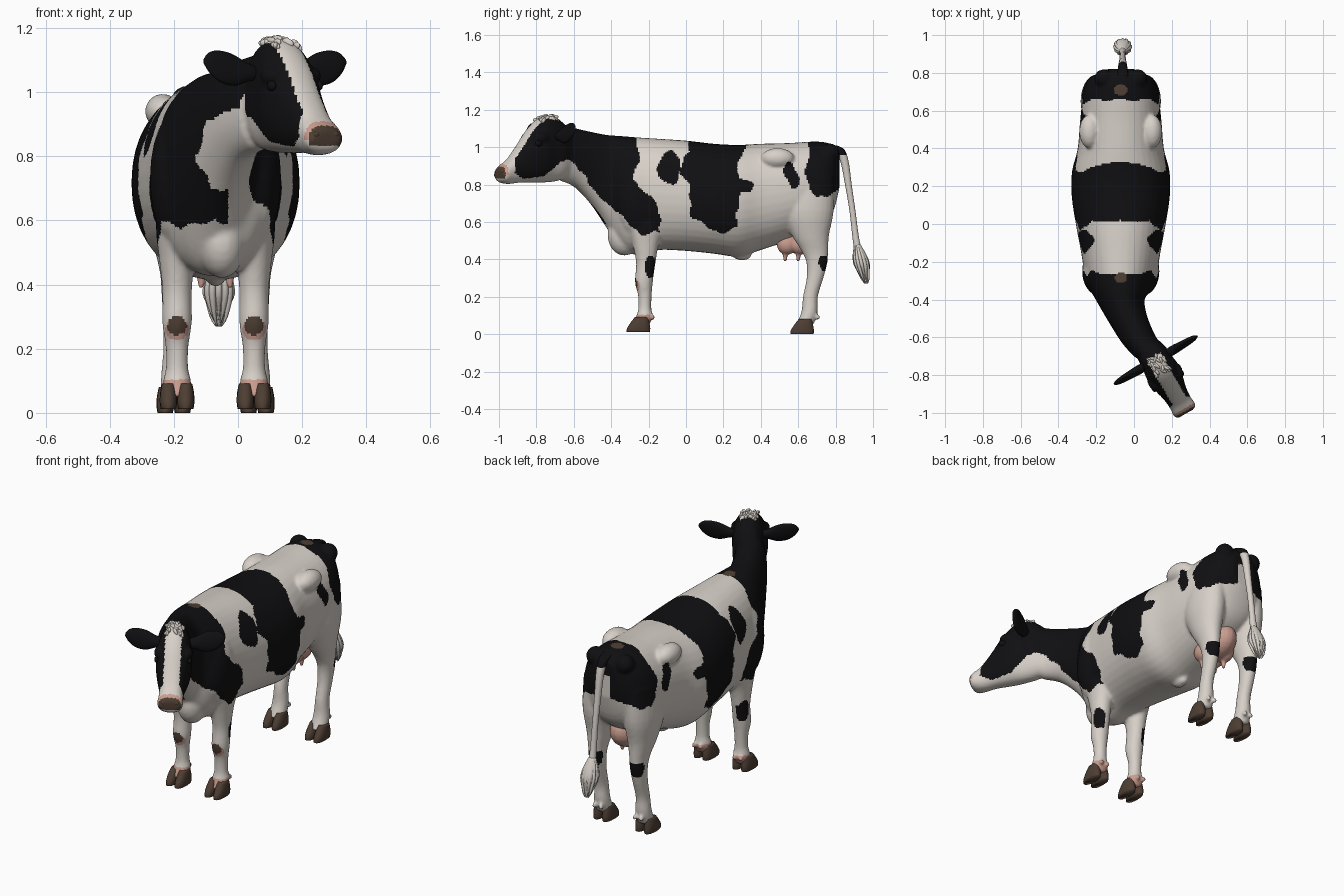
import bpy, bmesh, math, random
from mathutils import Vector, Matrix

random.seed(4)
CX = -0.07          # body centre line
HX, HY = 0.08, -0.66  # head origin
C30, S30 = math.cos(math.radians(30)), 0.5


def material(name, rgb):
    m = bpy.data.materials.new(name)
    m.diffuse_color = (*rgb, 1)
    return m


WHITE = material("cream white hair", (0.68, 0.63, 0.58))
BLACK = material("black hair", (0.005, 0.005, 0.006))
BROWN = material("dark brown horn", (0.075, 0.048, 0.033))
PINK = material("pink skin", (0.58, 0.33, 0.27))
SKIN = [WHITE, BLACK, BROWN, PINK]


def head_point(s, t, z):
    """s runs poll to muzzle, t runs sideways."""
    return Vector((HX + S30 * s + C30 * t, HY - C30 * s + S30 * t, z))


def catmull(a, b, c, d, f):
    return 0.5 * (2 * b + (c - a) * f + (2 * a - 5 * b + 4 * c - d) * f * f
                  + (3 * b - a - 3 * c + d) * f ** 3)


def loft(bm, rings, n=24, power=2.0, steps=4):
    """Closed tube through rings of (centre, half axis u, half axis v)."""
    fine = []
    for i in range(len(rings) - 1):
        q = [rings[max(0, min(len(rings) - 1, i + k))] for k in (-1, 0, 1, 2)]
        for j in range(steps):
            fine.append([catmull(*(r[k] for r in q), j / steps) for k in range(3)])
    fine.append(rings[-1])
    loops = []
    for c, u, v in fine:
        loop = []
        for k in range(n):
            a = 2 * math.pi * k / n
            cu, sv = math.cos(a), math.sin(a)
            cu = math.copysign(abs(cu) ** (2 / power), cu)
            sv = math.copysign(abs(sv) ** (2 / power), sv)
            loop.append(bm.verts.new(c + u * cu + v * sv))
        loops.append(loop)
    for a, b in zip(loops, loops[1:]):
        for k in range(n):
            bm.faces.new((a[k], a[(k + 1) % n], b[(k + 1) % n], b[k]))
    bm.faces.new(loops[0][::-1])
    bm.faces.new(loops[-1])


def standing(x, rings, z0=0.0):
    """Horizontal rings (y, z, half width, half depth) at x."""
    return [(Vector((x, y, z + z0)), Vector((w, 0, 0)), Vector((0, d, 0))) for y, z, w, d in rings]


def upright(x, y, top, bottom, w, degrees=0):
    a = math.radians(degrees)
    return (Vector((x, y, (top + bottom) / 2)), Vector((math.cos(a) * w, math.sin(a) * w, 0)),
            Vector((0, 0, (top - bottom) / 2)))


def ball(bm, pos, size, turn=0.0, tilt=0.0):
    m = (Matrix.Translation(pos) @ Matrix.Rotation(math.radians(turn), 4, 'Z')
         @ Matrix.Rotation(math.radians(tilt), 4, 'X') @ Matrix.Diagonal((*size, 1)))
    bmesh.ops.create_uvsphere(bm, u_segments=20, v_segments=12, radius=1, matrix=m)


def finish(name, bm, mats, voxel=0, smooth=4):
    bmesh.ops.recalc_face_normals(bm, faces=bm.faces)
    me = bpy.data.meshes.new(name)
    bm.to_mesh(me)
    bm.free()
    ob = bpy.data.objects.new(name, me)
    bpy.context.collection.objects.link(ob)
    if voxel:
        r = ob.modifiers.new("fuse", 'REMESH')
        r.mode, r.voxel_size = 'VOXEL', voxel
        sm = ob.modifiers.new("soften", 'SMOOTH')
        sm.factor, sm.iterations = 0.5, smooth
        dg = bpy.context.evaluated_depsgraph_get()
        fused = bpy.data.meshes.new_from_object(ob.evaluated_get(dg))
        ob.modifiers.clear()
        ob.data = fused
    ob.data.materials.clear()
    for m in mats:
        ob.data.materials.append(m)
    for p in ob.data.polygons:
        p.use_smooth = True
    return ob


# Hide: trunk and neck
bm = bmesh.new()
trunk = [(0.82, 0.98, 0.78, 0.07), (0.78, 1.015, 0.64, 0.15), (0.70, 1.03, 0.56, 0.195),
         (0.55, 1.022, 0.50, 0.215), (0.40, 1.018, 0.45, 0.228), (0.28, 1.012, 0.415, 0.258),
         (0.15, 1.018, 0.43, 0.26), (0.0, 1.035, 0.445, 0.238), (-0.15, 1.045, 0.45, 0.21),
         (-0.27, 1.053, 0.425, 0.19), (-0.35, 1.06, 0.46, 0.16)]
neck = [(-0.06, -0.42, 1.065, 0.565, 0.12, 12), (-0.03, -0.50, 1.08, 0.69, 0.10, 22),
        (0.015, -0.59, 1.10, 0.785, 0.088, 28), (0.07, -0.67, 1.12, 0.82, 0.075, 30)]
loft(bm, [upright(CX, *r) for r in trunk] + [upright(*r) for r in neck], 40, 2.15)

# Hide: head
head = [(-0.03, 1.10, 0.84, 0.06), (0.03, 1.15, 0.82, 0.08), (0.09, 1.172, 0.812, 0.085),
        (0.15, 1.15, 0.81, 0.092), (0.21, 1.095, 0.81, 0.083), (0.27, 1.015, 0.81, 0.068),
        (0.33, 0.94, 0.803, 0.062), (0.375, 0.905, 0.808, 0.066), (0.395, 0.88, 0.825, 0.05)]
rings = []
for s, top, bottom, w in head:
    p = head_point(s, 0, 0)
    rings.append(upright(p.x, p.y, top, bottom, w, 30))
loft(bm, rings, 32, 2.3)

# Hide: legs, shoulders, hip bones, brow ridges
front_leg = [(-0.20, 0.74, 0.06, 0.12), (-0.21, 0.58, 0.066, 0.10), (-0.215, 0.48, 0.056, 0.07),
             (-0.215, 0.38, 0.046, 0.052), (-0.225, 0.28, 0.046, 0.048), (-0.22, 0.21, 0.036, 0.037),
             (-0.22, 0.14, 0.035, 0.035), (-0.222, 0.10, 0.044, 0.043), (-0.24, 0.05, 0.045, 0.045)]
hind_leg = [(0.66, 0.84, 0.07, 0.13), (0.65, 0.66, 0.085, 0.14), (0.665, 0.53, 0.066, 0.10),
            (0.69, 0.44, 0.046, 0.07), (0.70, 0.38, 0.041, 0.056), (0.69, 0.30, 0.037, 0.045),
            (0.665, 0.20, 0.035, 0.04), (0.66, 0.12, 0.042, 0.043), (0.635, 0.05, 0.045, 0.047)]
for side in (-1, 1):
    loft(bm, standing(CX + side * 0.12, front_leg), 24)
    loft(bm, standing(CX + side * 0.128, hind_leg), 24)
    ball(bm, (CX + side * 0.115, -0.25, 0.73), (0.09, 0.13, 0.22))
    ball(bm, (CX + side * 0.165, 0.49, 0.94), (0.055, 0.09, 0.055))
    ball(bm, (CX + side * 0.09, 0.77, 0.97), (0.05, 0.05, 0.05))
    ball(bm, head_point(0.17, side * 0.07, 1.05), (0.03, 0.045, 0.03), 30)
    for y in (-0.178, 0.705):
        for dx in (-0.02, 0.02):
            ball(bm, (CX + side * 0.125 + dx, y, 0.09), (0.012, 0.014, 0.014))
ball(bm, (CX + 0.02, -0.33, 0.53), (0.075, 0.09, 0.11))
ball(bm, (CX, 0.30, 0.42), (0.03, 0.05, 0.025))
cow = finish("hide", bm, SKIN, 0.009, 5)

# Coat patches as outlines in (y, z), mirrored left and right
SHOULDER = [(-.28, 1.2), (-.25, .92), (-.29, .82), (-.2, .75), (-.14, .67), (-.14, .55), (-.24, .53),
            (-.3, .59), (-.4, .68), (-.5, .775), (-.585, .91), (-.7, .95), (-.8, 1.2)]
SADDLE = [(0, 1.2), (.32, 1.2), (.32, 1.0), (.27, .91), (.29, .84), (.36, .80), (.35, .755), (.3, .765),
          (.275, .695), (.27, .57), (.19, .535), (.07, .6), (.025, .63), (.02, .8), (-.03, .855),
          (-.02, .94), (.02, .97)]
RUMP = [(.64, 1.2), (.9, 1.2), (.9, .85), (.755, .74), (.7, .73), (.64, .83), (.645, .91), (.66, .98)]
FACE = [(.33, .86), (.315, .95), (.24, 1.06), (.17, 1.2), (-.1, 1.2), (-.1, .95), (.06, .92),
        (.15, .845), (.27, .83)]


def inside(poly, a, b):
    hit = False
    for (x1, y1), (x2, y2) in zip(poly, poly[1:] + poly[:1]):
        if (y1 > b) != (y2 > b) and a < x1 + (b - y1) * (x2 - x1) / (y2 - y1):
            hit = not hit
    return hit


def oval(a, b, ca, cb, ra, rb):
    return ((a - ca) / ra) ** 2 + ((b - cb) / rb) ** 2 < 1


def coat(p):
    x, y, z = p
    xm = abs(x - CX)
    s, t = S30 * (x - HX) - C30 * (y - HY), C30 * (x - HX) + S30 * (y - HY)
    if s > 0.02 and y < -0.58 and z > 0.78:          # head
        if s > 0.383 and z > 0.832:
            return 2
        if s > 0.368 and z > 0.85:
            return 3
        blaze = 0.0 if s < 0.05 else 0.042
        return 1 if abs(t) > blaze and inside(FACE, s, z) else 0
    if z < 0.42:                                     # legs
        if y < -0.25 and oval(xm, z, 0.12, 0.272, 0.03, 0.03):
            return 2
        if y < -0.245 and oval(xm, z, 0.12, 0.262, 0.037, 0.035):
            return 3
        if z < 0.105 and y < 0:
            return 3
        if xm > 0.125 and oval(y, z, -0.19, 0.36, 0.03, 0.06):
            return 1
        return 1 if oval(y, z, 0.745, 0.385, 0.035, 0.05) else 0
    if z > 0.95 and (oval(xm, y, 0, -0.285, 0.03, 0.03) or oval(xm, y, 0, 0.71, 0.035, 0.03)):
        return 2
    yy = y + 0.006 * math.sin(60 * z + 30 * xm)
    zz = z + 0.006 * math.sin(70 * y + 25 * xm)
    if y > 0.7 and xm < 0.035 and z < 0.9:
        return 0
    if any(inside(q, yy, zz) for q in (SHOULDER, SADDLE, RUMP)):
        return 1
    if x < -0.03 and oval(yy, zz, -0.38, 0.75, 0.14, 0.17):
        return 1
    tilted = yy + 0.25 * (zz - 0.85)
    return 1 if oval(yy, zz, -0.09, 0.89, 0.06, 0.09) or oval(tilted, zz, 0.565, 0.85, 0.036, 0.07) else 0


for f in cow.data.polygons:
    f.material_index = coat(f.center)

# Cloven hooves
bm = bmesh.new()
for side in (-1, 1):
    for off, y, z0 in ((0.12, -0.25, 0.012), (0.13, 0.625, 0.0)):
        for toe in (-1, 1):
            loft(bm, standing(CX + side * off + toe * 0.027,
                              [(y - 0.005, 0.0, 0.024, 0.062), (y - 0.003, 0.02, 0.027, 0.062),
                               (y + 0.004, 0.05, 0.026, 0.05), (y + 0.012, 0.08, 0.02, 0.035)], z0), 16, 2.3, 3)
finish("hooves", bm, [BROWN])

# Ears
bm = bmesh.new()
side_dir, fore = Vector((C30, S30, 0)), Vector((S30, -C30, 0))
for side in (-1, 1):
    ear = [(0.06, 1.06, 0.02, 0.02), (0.10, 1.063, 0.024, 0.03), (0.15, 1.07, 0.02, 0.05),
           (0.20, 1.08, 0.016, 0.05), (0.235, 1.09, 0.012, 0.033), (0.255, 1.095, 0.004, 0.008)]
    loft(bm, [(head_point(0.07, side * t, z), fore * d, Vector((0, 0, h)) - fore * 0.2 * h)
              for t, z, d, h in ear], 20)
finish("ears", bm, [BLACK])

# Eyes and nostrils
bm = bmesh.new()
for side in (-1, 1):
    ball(bm, head_point(0.195, side * 0.084, 1.02), (0.012, 0.02, 0.016), 30)
finish("eyes", bm, [BLACK])
bm = bmesh.new()
for side in (-1, 1):
    ball(bm, head_point(0.388, side * 0.034, 0.868), (0.014, 0.008, 0.01), 30)
finish("nostrils", bm, [BROWN])

# Curly poll tuft
bm = bmesh.new()
for i in range(26):
    s, t = random.uniform(0.05, 0.15), random.uniform(-0.045, 0.045)
    z = 1.166 - 9 * t * t - 4 * (s - 0.09) ** 2
    ball(bm, head_point(s, t, z), (0.008, 0.02, 0.012), random.uniform(-20, 80), random.uniform(-20, 35))
finish("poll_tuft", bm, [WHITE])

# Tail with a black root, and hair switch
bm = bmesh.new()
tail = [(0.77, 1.01, 0.03, 0.035), (0.82, 0.985, 0.026, 0.028), (0.848, 0.92, 0.022, 0.022),
        (0.868, 0.80, 0.018, 0.018), (0.89, 0.66, 0.016, 0.016), (0.91, 0.50, 0.018, 0.018),
        (0.93, 0.42, 0.025, 0.025)]
loft(bm, standing(CX + 0.01, tail), 16)
ob = finish("tail", bm, [WHITE, BLACK])
for f in ob.data.polygons:
    f.material_index = 1 if f.center.z > 0.955 else 0
bm = bmesh.new()
loft(bm, standing(CX + 0.01, [(0.915, 0.48, 0.018, 0.018), (0.935, 0.42, 0.036, 0.032),
                              (0.945, 0.37, 0.042, 0.036), (0.955, 0.32, 0.024, 0.022),
                              (0.965, 0.27, 0.004, 0.004)]), 20)
for i in range(12):
    a = 2 * math.pi * i / 12
    lock = []
    for z, r, w in ((0.48, 0.012, 0.006), (0.42, 0.033, 0.01), (0.37, 0.04, 0.01),
                    (0.33 - 0.015 * (i % 3), 0.026, 0.006), (0.29 - 0.01 * (i % 3), 0.01, 0.002)):
        y = 0.915 + (0.48 - z) * 0.23
        lock.append((Vector((CX + 0.01 + r * math.cos(a), y + 0.85 * r * math.sin(a), z)),
                     Vector((w, 0, 0)), Vector((0, w, 0))))
    loft(bm, lock, 8, 2, 3)
finish("tail_switch", bm, [WHITE])

# Udder with four teats
bm = bmesh.new()
ball(bm, (CX, 0.60, 0.53), (0.085, 0.13, 0.10))
for side in (-1, 1):
    for y in (0.53, 0.60):
        x = CX + side * 0.045
        ball(bm, (x, y + 0.01, 0.48), (0.045, 0.055, 0.055))
        loft(bm, standing(x, [(y, 0.45, 0.018, 0.018), (y, 0.42, 0.013, 0.013),
                              (y, 0.395, 0.010, 0.010), (y, 0.388, 0.005, 0.005)]), 14)
finish("udder", bm, [PINK], 0.007, 4)
